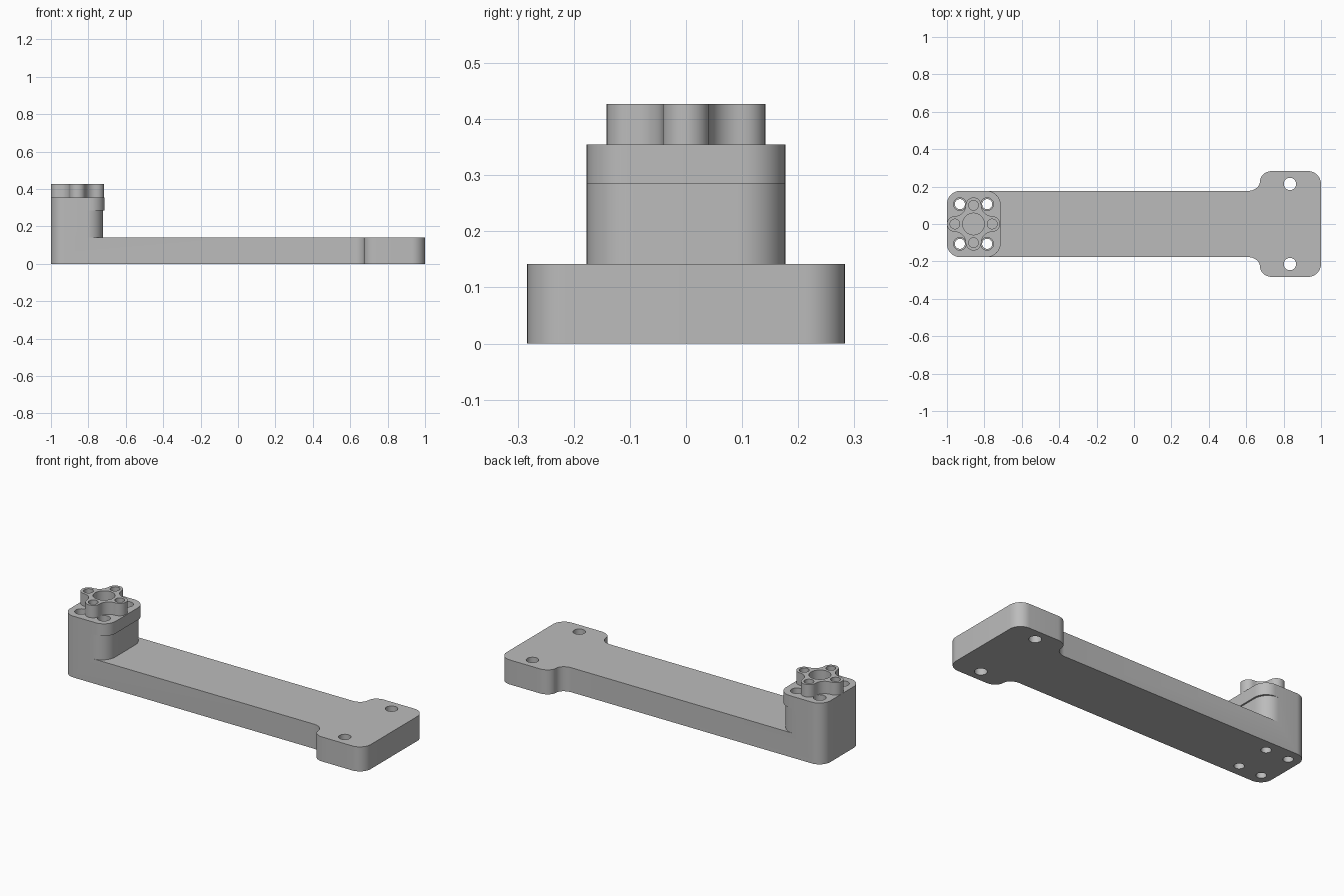
import bpy, bmesh
from math import pi, sin, cos, radians
from mathutils import Vector

cube = bpy.data.objects.get("Cube")
if cube:
    bpy.data.objects.remove(cube, do_unlink=True)

grey = bpy.data.materials.new("plain grey")
grey.use_nodes = True
color = (0.5, 0.5, 0.5, 1)
grey.diffuse_color = color
grey.node_tree.nodes["Principled BSDF"].inputs["Base Color"].default_value = color


def arc(cx, cy, rx, ry, start, end, steps=12):
    """Points along an elliptical arc, angles in degrees."""
    angles = [radians(start + (end - start) * i / steps) for i in range(steps + 1)]
    return [(cx + rx * cos(a), cy + ry * sin(a)) for a in angles]


def prism(name, outline, z0, z1):
    """Extrude a closed counter-clockwise outline from z0 to z1."""
    bm = bmesh.new()
    face = bm.faces.new([bm.verts.new((x, y, z0)) for x, y in outline])
    top = bmesh.ops.extrude_face_region(bm, geom=[face])["geom"]
    bmesh.ops.translate(bm, vec=(0, 0, z1 - z0),
                        verts=[g for g in top if isinstance(g, bmesh.types.BMVert)])
    bmesh.ops.remove_doubles(bm, verts=bm.verts, dist=1e-5)
    bmesh.ops.recalc_face_normals(bm, faces=bm.faces)
    mesh = bpy.data.meshes.new(name)
    bm.to_mesh(mesh)
    bm.free()
    mesh.materials.append(grey)
    obj = bpy.data.objects.new(name, mesh)
    bpy.context.collection.objects.link(obj)
    return obj


def combine(target, other, operation):
    """Apply a boolean and discard the second object."""
    mod = target.modifiers.new("boolean", 'BOOLEAN')
    mod.operation, mod.solver, mod.object = operation, 'EXACT', other
    other.hide_render = True
    bpy.context.view_layer.objects.active = target
    bpy.ops.object.modifier_apply(modifier=mod.name)
    bpy.data.objects.remove(other, do_unlink=True)


def drill(target, x, y, r, z0, z1):
    combine(target, prism("hole_cutter", arc(x, y, r, r, 0, 360, 32)[:-1], z0, z1), 'DIFFERENCE')


def mirrored(half):
    """Close a lower half outline, running left to right, by mirroring in y."""
    return half + [(x, -y) for x, y in reversed(half)]


BAR_TOP, STEP, POST_TOP, HUB_TOP = 0.142, 0.285, 0.355, 0.427
W, HEAD_W, R = 0.177, 0.283, 0.07
HUB_X = -0.858
left_corner = arc(-1 + R, -W + R, R, R, 180, 270)

# Long bar with the wider mounting head
mid = (W + HEAD_W) / 2
neck = arc(0.61, -mid, 0.064, mid - W, 90, 0) + arc(0.74, -mid, 0.066, HEAD_W - mid, 180, 270)
head_corner = arc(1 - R, -HEAD_W + R, R, R, 270, 360)
body = prism("arm_body", mirrored(left_corner + neck + head_corner), 0, BAR_TOP)

# Upright post and its slightly overhanging cap
for right, r, z0, z1 in ((-0.722, 0.085, BAR_TOP, STEP), (-0.713, 0.075, STEP, POST_TOP)):
    half = left_corner + arc(right - r, -W + r, r, r, 270, 360)
    combine(body, prism("post", mirrored(half), z0, z1), 'UNION')

# Merge the coplanar seams
bm = bmesh.new()
bm.from_mesh(body.data)
bmesh.ops.remove_doubles(bm, verts=bm.verts, dist=1e-5)
bmesh.ops.dissolve_limit(bm, angle_limit=radians(0.5), verts=bm.verts, edges=bm.edges)
bm.to_mesh(body.data)
bm.free()

# Screw holes in the head and counterbored holes through the post
for side in (-1, 1):
    drill(body, 0.834, side * 0.214, 0.033, -0.1, 0.3)
    for dx in (-0.073, 0.073):
        drill(body, HUB_X + dx, side * 0.106, 0.027, -0.1, 0.5)
        drill(body, HUB_X + dx, side * 0.106, 0.034, STEP, 0.5)

# Four-lobed hub with concave flanks between the lobes
LOBE, REACH = 0.042, 0.1
outline = []
for k in range(4):
    turn = k * 90
    c, s = cos(radians(turn)), sin(radians(turn))
    outline += arc(HUB_X + REACH * c, REACH * s, LOBE, LOBE, turn - 90, turn + 90)
    valley = REACH - LOBE
    outline += arc(HUB_X + REACH * (c - s), REACH * (s + c), valley, valley,
                   turn - 90, turn - 180)[1:-1]
hub = prism("lobed_hub", outline, POST_TOP, HUB_TOP)

# Hub sockets, open down to the top of the post
drill(hub, HUB_X, 0, 0.058, 0.3, 0.5)
for k in range(4):
    drill(hub, HUB_X + REACH * cos(k * pi / 2), REACH * sin(k * pi / 2), 0.026, 0.3, 0.5)

for obj in (body, hub):
    bpy.ops.object.select_all(action='DESELECT')
    obj.select_set(True)
    bpy.context.view_layer.objects.active = obj
    bpy.ops.object.shade_smooth_by_angle(angle=radians(30))
